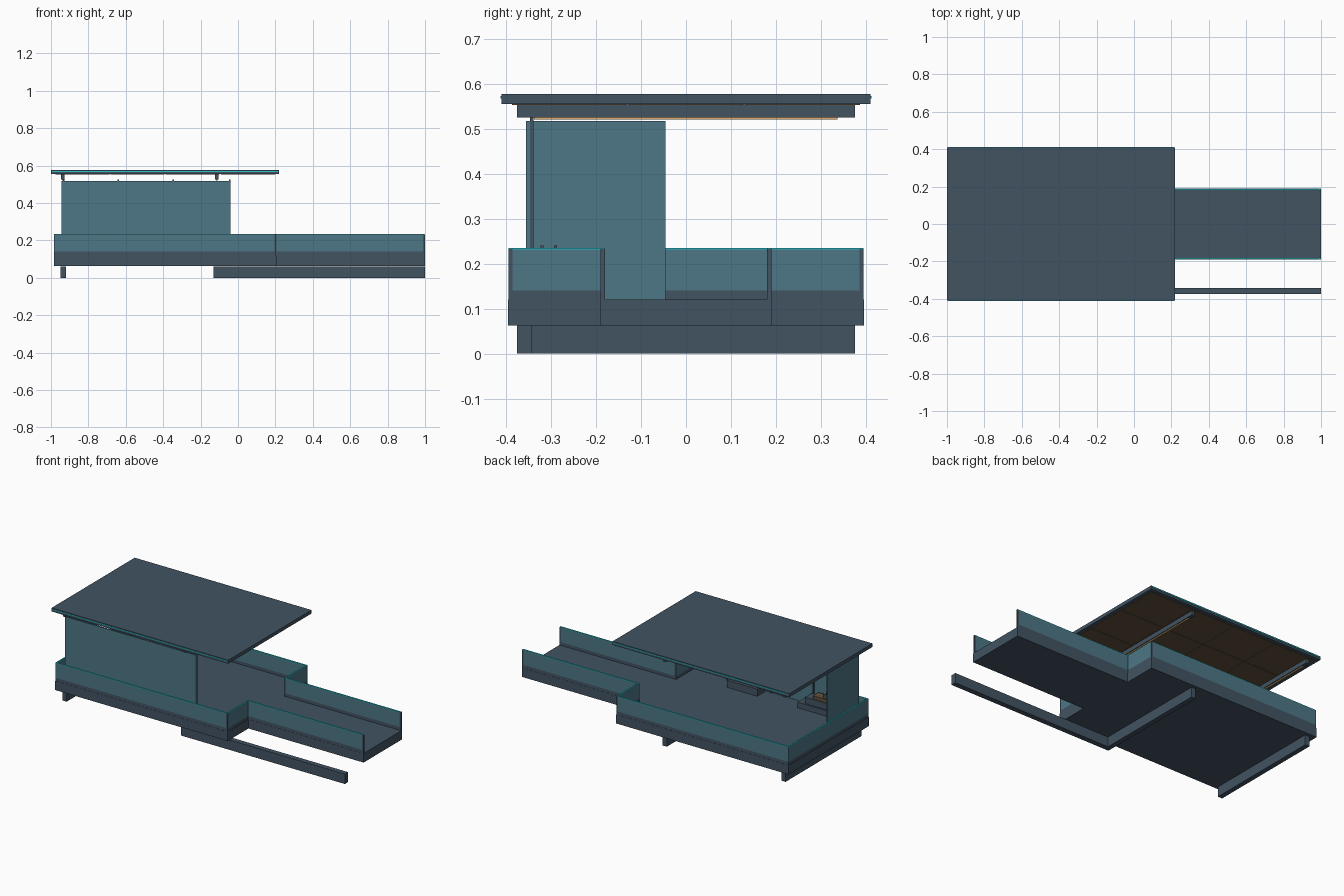
import bpy

if "Cube" in bpy.data.objects:
    bpy.data.objects.remove(bpy.data.objects["Cube"])

def mat(name, rgb):
    m = bpy.data.materials.new(name)
    m.diffuse_color = (*rgb, 1)
    m.use_nodes = True
    m.node_tree.nodes["Principled BSDF"].inputs["Base Color"].default_value = m.diffuse_color
    return m

SLATE = mat("slate_blue", (0.054, 0.087, 0.123))
GLASS = mat("teal_glass", (0.075, 0.185, 0.238))
CYAN = mat("cyan_trim", (0.02, 0.55, 0.60))
WOOD = mat("brown_wood", (0.125, 0.082, 0.043))
WARM = mat("warm_light", (0.70, 0.42, 0.16))

def box(name, x, y, z, m):
    """Axis-aligned box from (min, max) ranges."""
    v = [(a, b, c) for a in x for b in y for c in z]
    f = [(0, 1, 3, 2), (4, 6, 7, 5), (0, 4, 5, 1), (2, 3, 7, 6), (0, 2, 6, 4), (1, 5, 7, 3)]
    me = bpy.data.meshes.new(name)
    me.from_pydata(v, [], f)
    me.materials.append(m)
    o = bpy.data.objects.new(name, me)
    bpy.context.collection.objects.link(o)
    return o

def mid(c, w):
    return (c - w / 2, c + w / 2)

# Decks
box("wide_deck", (-0.985, 0.205), (-0.395, 0.395), (0.063, 0.12), SLATE)
box("narrow_deck", (0.205, 1.0), (-0.19, 0.19), (0.063, 0.12), SLATE)

# Beams below the decks
box("left_floor_beam", (-0.95, -0.92), (-0.375, 0.375), (0, 0.062), SLATE)
box("middle_floor_beam", (-0.13, -0.10), (-0.343, 0.375), (0, 0.062), SLATE)
box("long_front_beam", (-0.13, 1.0), (-0.375, -0.343), (0, 0.062), SLATE)

# Railings: curb, glass panel and bright cap
def railing(name, x, y):
    box(name + "_curb", x, y, (0.12, 0.14), SLATE)
    box(name + "_glass", x, y, (0.14, 0.231), GLASS)
    box(name + "_cap", x, y, (0.231, 0.235), CYAN)

T = 0.008
railing("left_railing", mid(-0.979, T), (-0.386, 0.386))
for s, side in ((-1, "front"), (1, "back")):
    railing(side + "_wide_railing", (-0.983, 0.203), mid(s * 0.390, T))
    railing(side + "_narrow_railing", (0.203, 0.998), mid(s * 0.185, T))
    railing(side + "_step_railing", mid(0.199, T), tuple(sorted((s * 0.181, s * 0.386))))
    # Posts at the ends and corners
    for i, (px, py) in enumerate(((0.199, 0.390), (0.201, 0.185), (0.994, 0.185))):
        box(f"{side}_post_{i}", mid(px, 0.0095), mid(s * py, 0.0095), (0.12, 0.232), SLATE)

# Tall corner wall with mullions
box("front_wall", (-0.945, -0.04), (-0.355, -0.347), (0.12, 0.517), GLASS)
box("left_wall", (-0.945, -0.937), (-0.347, -0.045), (0.12, 0.517), GLASS)
for i, x in enumerate((-0.932, -0.64, -0.345, -0.045)):
    box(f"mullion_{i}", mid(x, 0.008), (-0.347, -0.339), (0.12, 0.526), SLATE)

# Roof slab, edge lights, ceiling panels
box("roof", (-1.0, 0.22), (-0.41, 0.41), (0.555, 0.577), SLATE)
for s, side in ((-1, "front"), (1, "back")):
    box(side + "_roof_light", (-0.995, 0.215), tuple(sorted((s * 0.41, s * 0.4125))), (0.567, 0.572), CYAN)
NX, NY = 4, 3
W, D = 1.18 / NX, 0.78 / NY
for i in range(NX):
    for j in range(NY):
        box(f"ceiling_panel_{i}_{j}", mid(-0.98 + W * (i + 0.5), W - 0.006),
            mid(-0.39 + D * (j + 0.5), D - 0.006), (0.552, 0.556), WOOD)

# Roof beams with light strips
for x, side in ((-0.937, "left"), (-0.113, "right")):
    box(side + "_roof_beam", mid(x, 0.02), (-0.375, 0.375), (0.525, 0.556), SLATE)
    box(side + "_light_strip", mid(x, 0.009), (-0.338, 0.336), (0.520, 0.525), WARM)

# Bench and counter by the front wall
box("bench", (-0.31, -0.10), (-0.338, -0.26), (0.12, 0.165), SLATE)
box("counter_base", (-0.88, -0.585), (-0.338, -0.265), (0.12, 0.155), SLATE)
box("counter_body", (-0.88, -0.63), (-0.338, -0.275), (0.155, 0.195), SLATE)
box("counter_top", (-0.88, -0.68), (-0.335, -0.28), (0.195, 0.215), WOOD)
for i, y in enumerate((-0.32, -0.29)):
    box(f"counter_item_{i}", mid(-0.76, 0.03), mid(y, 0.006), (0.215, 0.24), SLATE)
